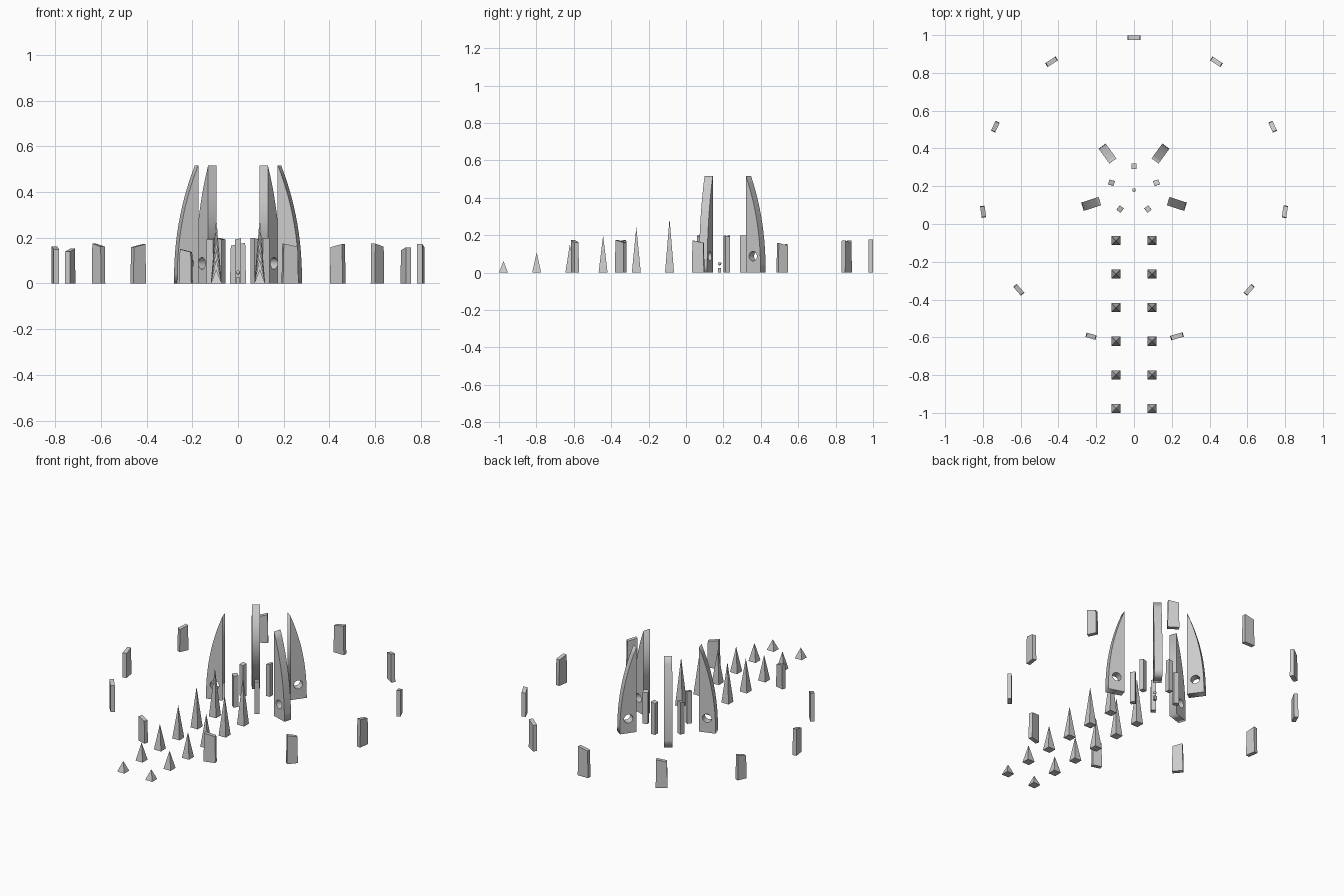
import bpy, bmesh
from math import sin, cos, pi, radians
from mathutils import Vector, Matrix

if "Cube" in bpy.data.objects:
    bpy.data.objects.remove(bpy.data.objects["Cube"])

CENTRE = Vector((0, 0.18, 0))


def add_mesh(name, bm, loc=(0, 0, 0), rot=0.0):
    bmesh.ops.recalc_face_normals(bm, faces=bm.faces)
    me = bpy.data.meshes.new(name)
    bm.to_mesh(me)
    bm.free()
    ob = bpy.data.objects.new(name, me)
    ob.location = loc
    ob.rotation_euler = (0, 0, rot)
    bpy.context.collection.objects.link(ob)
    return ob


def stone(name, radius, angle, w, d, h, slant, taper=0.9):
    """Upright block facing the centre, slightly tapered with a sloping top."""
    bm = bmesh.new()
    bmesh.ops.create_cube(bm, size=1)
    for v in bm.verts:
        top = v.co.z > 0
        x = v.co.x * w * (taper if top else 1)
        z = h - slant * (0.5 - v.co.x) if top else 0
        v.co = (x, v.co.y * d, z)
    a = radians(angle)
    add_mesh(name, bm, CENTRE + radius * Vector((cos(a), sin(a), 0)), a - pi / 2)


def fin(name, angle):
    """Curved blade with a round hole, extruded from a flat outline."""
    r_in, r_out, h, t = 0.19, 0.286, 0.516, 0.046
    n = 12
    outline = [(r_in, 0)] + [
        (r_in + 0.001 + (r_out - r_in) * (1 - (i / n) ** 2.2), h * i / n)
        for i in range(n + 1)] + [(r_in, h)]
    hole = [(0.237 + 0.026 * cos(2 * pi * i / 24), 0.088 + 0.026 * sin(2 * pi * i / 24))
            for i in range(24)]
    cu = bpy.data.curves.new(name, 'CURVE')
    cu.dimensions = '2D'
    cu.fill_mode = 'BOTH'
    cu.extrude = t / 2
    for pts in (outline, hole):
        sp = cu.splines.new('POLY')
        sp.points.add(len(pts) - 1)
        for p, (x, y) in zip(sp.points, pts):
            p.co = (x, y, 0, 1)
        sp.use_cyclic_u = True
    ob = bpy.data.objects.new(name, cu)
    bpy.context.collection.objects.link(ob)
    ob.location = CENTRE
    ob.rotation_euler = (pi / 2, 0, radians(angle))
    bpy.ops.object.select_all(action='DESELECT')
    ob.select_set(True)
    bpy.context.view_layer.objects.active = ob
    bpy.ops.object.convert(target='MESH')


# Four tall fins on a pentagon, open toward the front
for i, ang in enumerate((-18, 54, 126, 198)):
    fin(f"tall_fin_{i + 1}", ang)

# Outer ring of standing stones (width, height), anticlockwise from the back
ring = [(.07, .178), (.066, .172), (.057, .152), (.062, .162), (.062, .174), (.055, .15),
        (.07, .174), (.062, .174), (.065, .172), (.058, .158), (.066, .172)]
for i, (w, h) in enumerate(ring):
    stone(f"outer_stone_{i + 1}", 0.807, 90 + i * 360 / 11, w, 0.024, h, 0.013)

# Inner ring of slim stones
for i in range(5):
    stone(f"inner_stone_{i + 1}", 0.125, 90 + i * 72, 0.027, 0.03, 0.198, 0.006, 0.95)

# Avenue of pyramids growing toward the centre
for side in (-1, 1):
    for i in range(6):
        h = 0.062 + 0.0456 * i
        bm = bmesh.new()
        bmesh.ops.create_cone(bm, cap_ends=True, segments=4, radius1=0.024 * 2 ** 0.5,
                              radius2=0, depth=h,
                              matrix=Matrix.Translation((0, 0, h / 2)) @ Matrix.Rotation(pi / 4, 4, 'Z'))
        xs = max(abs(v.co.x) for v in bm.verts)
        if xs > 0.03:  # keep the base square to the axes
            bmesh.ops.rotate(bm, verts=bm.verts, matrix=Matrix.Rotation(pi / 4, 3, 'Z'))
        add_mesh(f"avenue_pyramid_{'left' if side < 0 else 'right'}_{i + 1}", bm,
                 (side * 0.095, -0.976 + 0.1776 * i, 0))

# Small pedestal and floating ball in the middle
bm = bmesh.new()
bmesh.ops.create_cube(bm, size=1, matrix=Matrix.Translation((0, 0, 0.0125))
                      @ Matrix.Diagonal((0.016, 0.016, 0.025, 1)))
add_mesh("centre_pedestal", bm, CENTRE)
bm = bmesh.new()
bmesh.ops.create_uvsphere(bm, u_segments=16, v_segments=8, radius=0.009)
for f in bm.faces:
    f.smooth = True
add_mesh("centre_ball", bm, CENTRE + Vector((0, 0, 0.048)))
